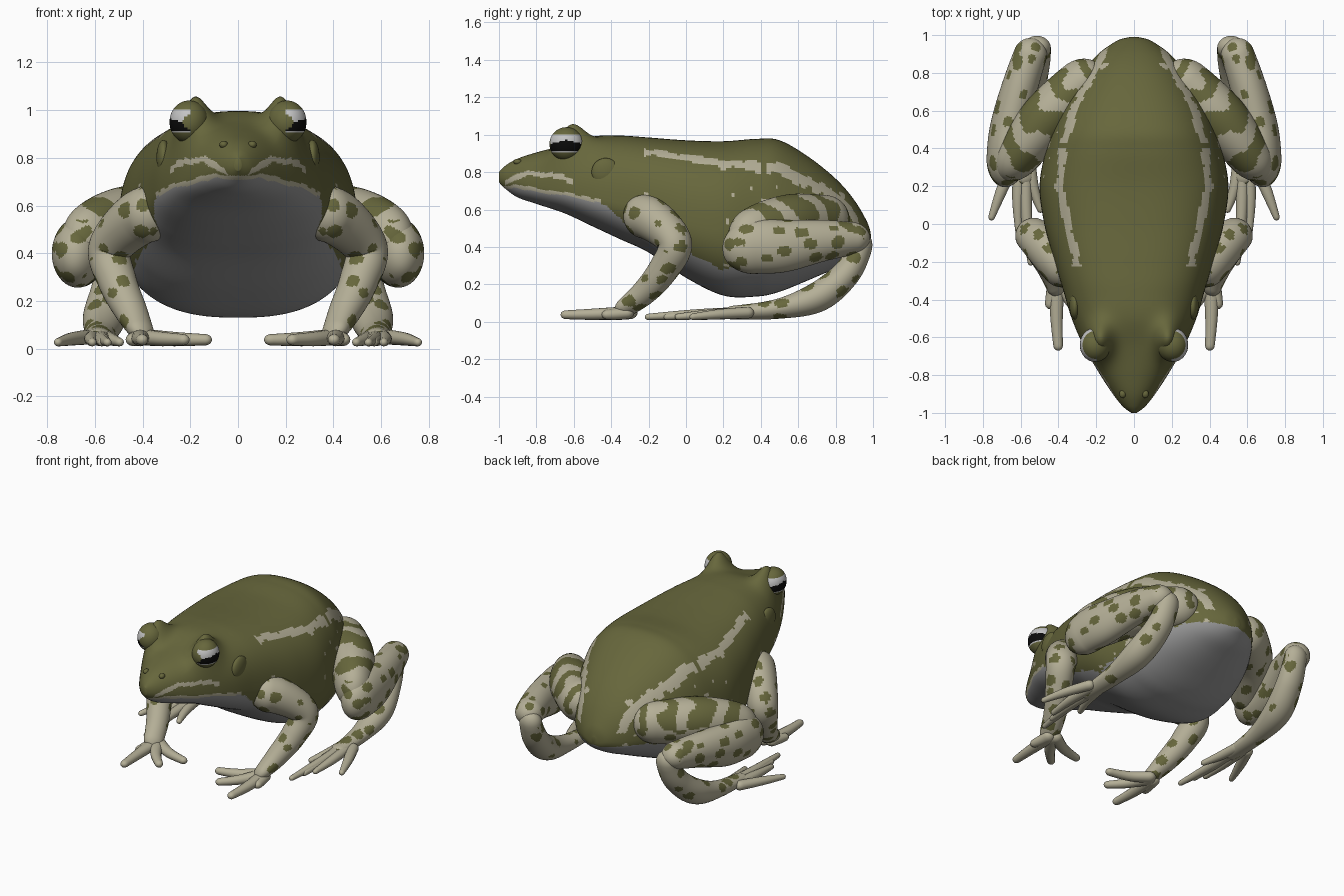
import bpy, bmesh, math
from mathutils import Vector, noise

if "Cube" in bpy.data.objects:
    bpy.data.objects.remove(bpy.data.objects["Cube"])

# ---- materials (index order used everywhere) ----
MATS = []
for name, rgb in [("olive skin", (0.135, 0.135, 0.045)), ("beige skin", (0.46, 0.43, 0.31)),
                  ("grey belly", (0.30, 0.30, 0.30)), ("black pupil", (0.003, 0.003, 0.003)),
                  ("pale iris", (0.55, 0.55, 0.55))]:
    m = bpy.data.materials.new(name)
    m.diffuse_color = (*rgb, 1)
    m.use_nodes = True
    m.node_tree.nodes["Principled BSDF"].inputs["Base Color"].default_value = m.diffuse_color
    MATS.append(m)
OLIVE, BEIGE, GREY, BLACK, IRIS = range(5)


def spline(pts, t):
    """Catmull-Rom through equal-length tuples, t in 0..1"""
    n = len(pts) - 1
    i = min(int(t * n), n - 1)
    f = t * n - i
    p = [pts[max(0, min(n, i + k))] for k in (-1, 0, 1, 2)]
    return [0.5 * (2 * b + (c - a) * f + (2 * a - 5 * b + 4 * c - d) * f * f
                   + (3 * b - a - 3 * c + d) * f ** 3) for a, b, c, d in zip(*p)]


def line(pts, v):
    """piecewise linear lookup"""
    for (a, p), (b, q) in zip(pts, pts[1:]):
        if v <= b:
            return p + (q - p) * max(0, (v - a) / (b - a))
    return pts[-1][1]


def loft(name, rings, paint):
    """closed skin through rings; paint(centre, t) gives the material index"""
    bm = bmesh.new()
    vs = [[bm.verts.new(p) for p in r] for r in rings]
    k = len(rings[0])
    for i in range(len(vs) - 1):
        for j in range(k):
            f = bm.faces.new((vs[i][j], vs[i][(j + 1) % k], vs[i + 1][(j + 1) % k], vs[i + 1][j]))
            c = f.calc_center_median()
            f.material_index = paint(Vector((abs(c.x), c.y, c.z)), i / len(vs))
    for end in (0, -1):
        f = bm.faces.new(vs[end])
        f.material_index = paint(f.calc_center_median(), 0)
    return finish(name, bm)


def finish(name, bm):
    bmesh.ops.recalc_face_normals(bm, faces=bm.faces)
    for f in bm.faces:
        f.smooth = True
    me = bpy.data.meshes.new(name)
    bm.to_mesh(me)
    bm.free()
    for m in MATS:
        me.materials.append(m)
    ob = bpy.data.objects.new(name, me)
    bpy.context.collection.objects.link(ob)
    return ob


def limb(name, pts, paint, n=120, k=64):
    """mirrored pair of round-ended tubes; pts = (x, y, z, half width, half height)"""
    rows = [spline(pts, (1 - math.cos(math.pi * i / n)) / 2) for i in range(n + 1)]
    pos = [Vector(r[:3]) for r in rows]
    dist = [0]
    for a, b in zip(pos, pos[1:]):
        dist.append(dist[-1] + (b - a).length)
    up, rings = Vector((0, 0, 1)), []
    for i, (p, r) in enumerate(zip(pos, rows)):
        tan = (pos[min(i + 1, n)] - pos[max(i - 1, 0)]).normalized()
        up = (up - tan * up.dot(tan)).normalized()
        side = tan.cross(up)
        e = min(1, min(dist[i], dist[-1] - dist[i]) / max(r[3], r[4]))
        e = max(0.02, math.sqrt(1 - (1 - e) ** 2))
        rings.append([p + side * (r[3] * e * math.cos(a)) + up * (r[4] * e * math.sin(a))
                      for a in (2 * math.pi * j / k for j in range(k))])
    for s, label in ((1, "left"), (-1, "right")):
        loft(label + "_" + name, [[(v.x * s, v.y, v.z) for v in r] for r in rings], paint)


def ball(name, c, size, paint, seg=48):
    """mirrored pair of ellipsoids"""
    for s, label in ((1, "left"), (-1, "right")):
        bm = bmesh.new()
        bmesh.ops.create_uvsphere(bm, u_segments=seg, v_segments=seg // 2, radius=1)
        for v in bm.verts:
            v.co = Vector((s * c[0] + v.co.x * size[0], c[1] + v.co.y * size[1], c[2] + v.co.z * size[2]))
        for f in bm.faces:
            q = f.calc_center_median()
            f.material_index = paint(Vector((abs(q.x), q.y, q.z)), 0)
        finish(label + "_" + name, bm)


# ---- paint rules ----
def wob(p, f=14, a=0.012):
    return noise.noise(p * f) * a


def cell(p, sx, sy, sz):
    return noise.voronoi(Vector((p.x * sx, p.y * sy, p.z * sz)))[0][0]


def plain(i):
    return lambda p, t: i


def spots(p, t):
    return OLIVE if cell(p, 11, 8.5, 11) < 0.36 + wob(p, 30, 0.08) else BEIGE


def bands(p, t):
    if p.z < .54:
        return spots(p, t)
    return OLIVE if math.sin(t * 42 + noise.noise(p * 8) * 2) > 0.0 else BEIGE


BELLY = [(-1, .70), (-.92, .715), (-.6, .665), (-.42, .62), (-.3, .5), (0, .375),
         (.2, .28), (.5, .34), (.8, .42), (1, .40)]
STRIPE = [(-.23, .30), (-.1, .325), (0, .355), (.2, .395), (.3, .38), (.42, .38),
          (.5, .35), (.65, .30), (.88, .17), (.95, .15)]
LIP = [(-.98, .735), (-.85, .795), (-.72, .785), (-.6, .745)]


def skin(p, t):
    x, y, z = abs(p.x), p.y, p.z
    w = wob(p)
    edge = line(BELLY, y) + w
    if z < edge:
        return GREY
    if y < -.45 and z < edge + .02:
        return BEIGE
    if -.97 < y < -.6 and abs(z - line(LIP, y) + w) < .015:
        return BEIGE
    if -.23 < y < .95 and z > .5 and not .40 < y < .43 and abs(x - line(STRIPE, y) + w) < .02 + wob(p, 25):
        return BEIGE
    if y > -.45 and z < .72 and x > .1 and cell(p, 12, 12, 12) < (.33 if y > .4 else .14):
        return BEIGE
    return OLIVE


# ---- body: y, half width, top, widest height, bottom, roundness ----
BODY = [(-1, .015, .80, .77, .745, 1), (-.965, .06, .835, .765, .71, 1),
        (-.90, .112, .872, .75, .665, .95), (-.8, .178, .905, .725, .63, .9),
        (-.65, .265, .945, .70, .58, .9), (-.5, .33, .99, .67, .51, .85),
        (-.35, .375, .995, .64, .44, .8), (-.2, .42, .985, .6, .37, .78),
        (0, .475, .97, .54, .235, .78), (.2, .5, .965, .5, .14, .78),
        (.38, .47, .978, .48, .135, .8), (.5, .435, .97, .47, .16, .82),
        (.65, .37, .885, .46, .22, .85), (.8, .275, .765, .46, .285, .88),
        (.9, .19, .65, .45, .33, .9), (.97, .09, .53, .44, .38, 1), (.99, .02, .46, .43, .41, 1)]


def power(v, p):
    return math.copysign(abs(v) ** p, v)


rings = []
for i in range(209):
    y, w, top, mid, bot, p = spline(BODY, i / 208)
    ring = []
    for j in range(144):
        a = 2 * math.pi * (j + 0.5) / 144
        s = math.sin(a)
        x = w * power(math.cos(a), p)
        z = mid + ((top - mid) * s ** p if s > 0 else (bot - mid) * (-s) ** max(p, .88))
        if s > 0:  # raised brow over each eye
            z += .15 * min(1, s * 1.6) * math.exp(-((abs(x) - .19) / .075) ** 2 - ((y + .62) / .10) ** 2)
        ring.append((x, y, z))
    rings.append(ring)
loft("body", rings, skin)


# ---- head details ----
def eye_paint(p, t):
    dy, dz = p.y + .64, p.z - .95
    if p.x < .2 or abs(dy) > .085:
        return OLIVE
    if -.04 < dz < .022 - abs(dy) * .25:
        return BLACK
    return IRIS if -.042 < dz < .052 else OLIVE


ball("eye", (.205, -.64, .95), (.082, .09, .09), eye_paint, 72)
ball("eardrum", (.312, -.43, .80), (.03, .075, .075), plain(OLIVE))
ball("nostril", (.06, -.90, .855), (.018, .022, .016), plain(OLIVE), 16)

# ---- hind legs ----
limb("thigh", [(.18, .84, .55, .11, .12), (.33, .70, .54, .13, .14), (.47, .55, .53, .14, .15),
               (.60, .38, .47, .12, .15), (.69, .25, .39, .09, .12)], bands)
limb("shin", [(.69, .20, .36, .09, .12), (.672, .36, .40, .108, .145), (.655, .52, .405, .105, .14),
              (.60, .74, .435, .095, .11), (.52, .98, .45, .085, .075)], spots)
limb("hind_foot", [(.515, .94, .48, .07, .06), (.515, .925, .38, .075, .065), (.53, .85, .25, .085, .075),
                   (.56, .70, .13, .09, .08), (.575, .48, .067, .065, .052), (.58, .20, .045, .05, .034)], spots)
for n, (bx, x, y) in enumerate([(.62, .76, .02), (.60, .61, -.06), (.575, .545, -.22), (.56, .57, -.12),
                                (.56, .49, .06)]):
    limb(f"hind_toe_{n + 1}", [(bx, .36, .05, .036, .032), ((bx + x) / 2 + .01, (.34 + y) / 2, .04, .03, .027),
                               (x, y, .025, .016, .016)], plain(BEIGE), 24, 16)

# ---- front legs ----
limb("arm", [(.30, -.30, .58, .12, .12), (.42, -.18, .545, .11, .115), (.535, -.06, .42, .095, .09),
             (.505, -.12, .28, .082, .08), (.445, -.23, .15, .07, .065), (.39, -.37, .042, .058, .036)], spots)
for n, (x, y) in enumerate([(.11, -.40), (.21, -.54), (.40, -.67), (.45, -.45)]):
    limb(f"finger_{n + 1}", [(.41, -.28, .05, .045, .035), ((.40 + x) / 2 + .01, (-.32 + y) / 2, .04, .033, .03),
                             (x, y, .037, .024, .022)], plain(BEIGE), 24, 16)
